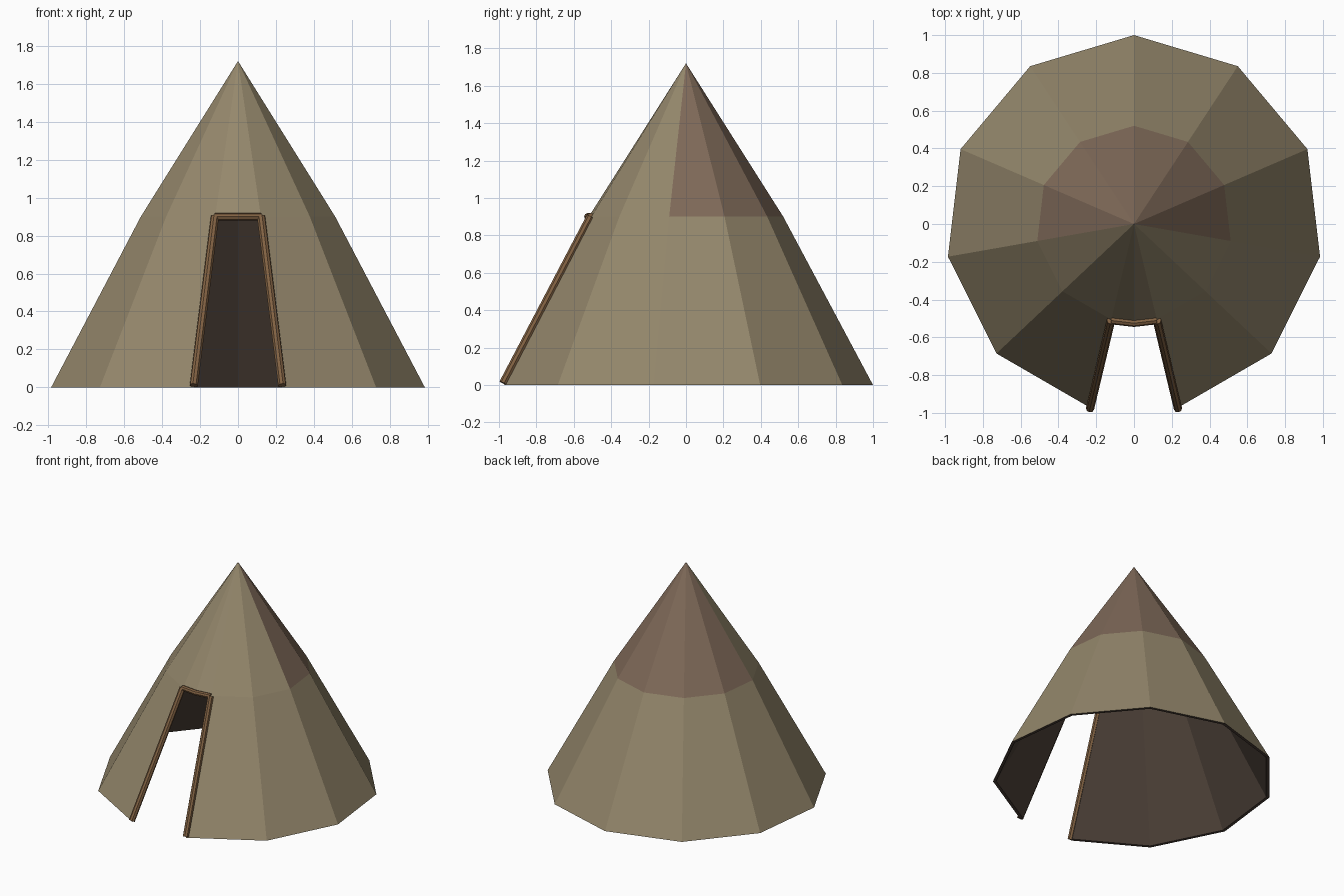
import bpy, bmesh
from math import radians, sin, cos

if "Cube" in bpy.data.objects:
    bpy.data.objects.remove(bpy.data.objects["Cube"])

STEP = 33.32            # angle of one canvas panel
START = -76.6           # right door edge
ANGLES = [START + STEP * i for i in range(11)]
Z_MID, Z_TOP = 0.9, 1.72


def material(name, rgb):
    m = bpy.data.materials.new(name)
    m.diffuse_color = (*rgb, 1)
    m.use_nodes = True
    m.node_tree.nodes["Principled BSDF"].inputs["Base Color"].default_value = m.diffuse_color
    return m


canvas = material("canvas", (0.30, 0.245, 0.15))
hide = material("brown_hide", (0.215, 0.145, 0.10))
lining = material("lining", (0.075, 0.053, 0.040))
wood = material("wood", (0.22, 0.12, 0.055))


def polar(r, deg, z):
    return (r * cos(radians(deg)), r * sin(radians(deg)), z)


def tent_skin(bm, r_low, r_mid, z_top, inside):
    """Lower panels with the door gap, upper panels closed all around."""
    low = [bm.verts.new(polar(r_low, a, 0)) for a in ANGLES]
    mid = [bm.verts.new(polar(r_mid, a, Z_MID)) for a in ANGLES + [270]]
    tip = bm.verts.new((0, 0, z_top))

    def face(vs, mat):
        f = bm.faces.new(vs[::-1] if inside else vs)
        f.material_index = 2 if inside else mat

    for i in range(10):
        face([low[i], low[i + 1], mid[i + 1], mid[i]], 0)
    for i in range(12):
        # the six rear panels of the upper part are brown
        face([mid[i], mid[(i + 1) % 12], tip], 1 if 2 <= i <= 7 else 0)
    # border running round the hem and the door opening
    return low + [mid[10], mid[11], mid[0]]


# Tent cover: outer skin, inner lining and the edge joining them
bm = bmesh.new()
outer = tent_skin(bm, 1.0, 0.52, Z_TOP, False)
inner = tent_skin(bm, 0.977, 0.497, Z_TOP - 0.04, True)
for i in range(len(outer)):
    j = (i + 1) % len(outer)
    f = bm.faces.new([outer[j], outer[i], inner[i], inner[j]])
    f.material_index = 2
me = bpy.data.meshes.new("tent_cover")
bm.to_mesh(me)
bm.free()
for m in (canvas, hide, lining):
    me.materials.append(m)
bpy.context.collection.objects.link(bpy.data.objects.new("tent_cover", me))


def pole(name, points, radius=0.022):
    cu = bpy.data.curves.new(name, 'CURVE')
    cu.dimensions = '3D'
    cu.bevel_depth = radius
    cu.bevel_resolution = 2
    cu.use_fill_caps = True
    sp = cu.splines.new('POLY')
    sp.points.add(len(points) - 1)
    for p, co in zip(sp.points, points):
        p.co = (*co, 1)
    sp.use_smooth = False
    cu.materials.append(wood)
    ob = bpy.data.objects.new(name, cu)
    bpy.context.collection.objects.link(ob)
    bpy.ops.object.select_all(action='DESELECT')
    ob.select_set(True)
    bpy.context.view_layer.objects.active = ob
    bpy.ops.object.convert(target='MESH')


# Door frame: two leaning posts and a lintel bent along the cover
for side, a in (("right", START), ("left", 180 - START)):
    pole("door_post_" + side, [polar(1.005, a, 0.01), polar(0.525, a, Z_MID)])
pole("door_lintel", [polar(0.525, a, Z_MID) for a in (256.6, 270, 283.4)], 0.02)
